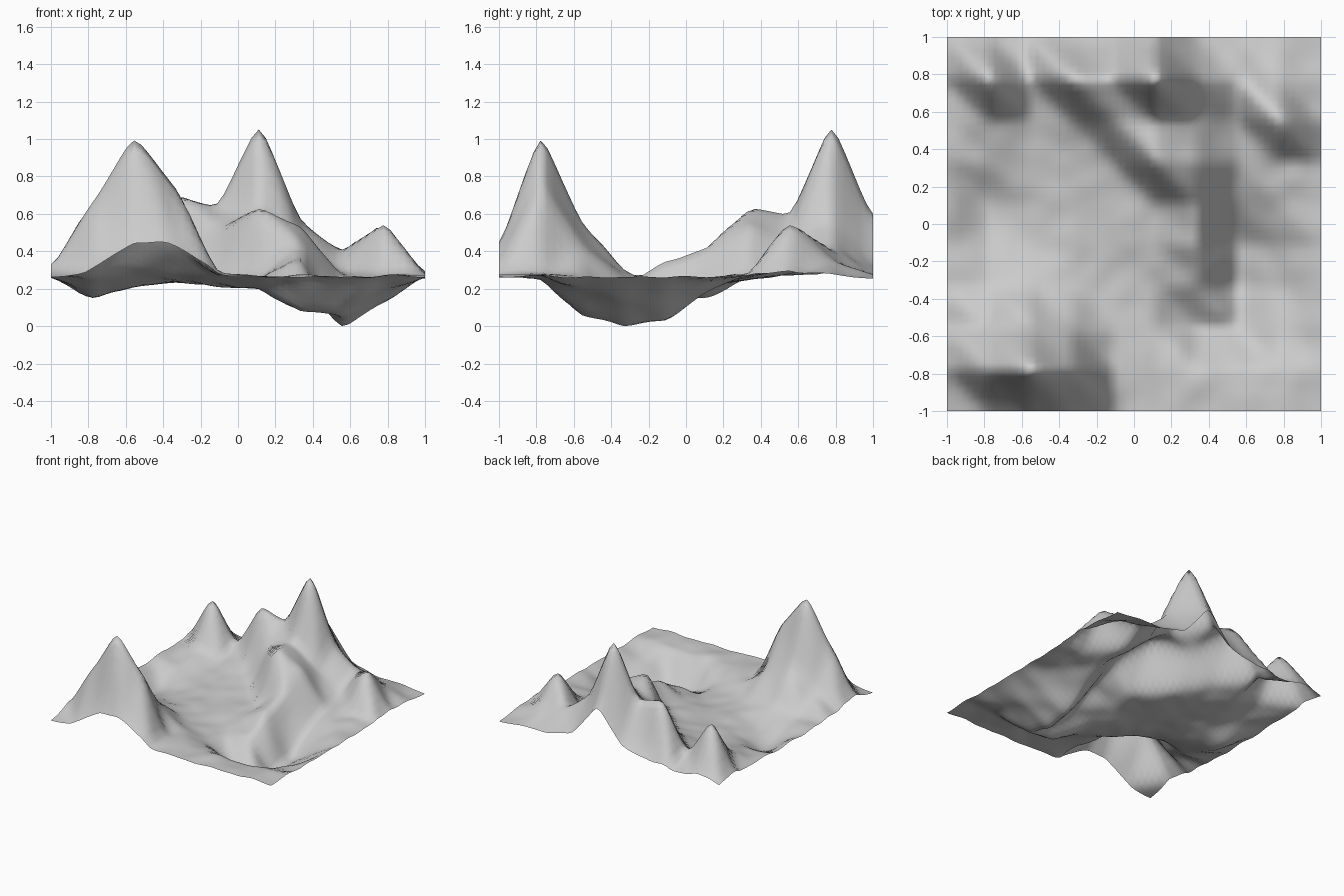
import bpy, bmesh
from mathutils import noise, Vector

if "Cube" in bpy.data.objects:
    bpy.data.objects.remove(bpy.data.objects["Cube"])

# Landmark heights in centi-units: rows run front to back, columns left to right
HEIGHTS = [
    [27, 30, 43, 42, 29, 28, 28, 28, 28, 28],
    [33, 70, 107, 77, 29, 28, 28, 27, 28, 28],
    [29, 41, 57, 43, 27, 22, 8, 6, 20, 28],
    [28, 28, 31, 27, 22, 22, 23, 0, 14, 28],
    [28, 19, 23, 25, 23, 26, 38, 2, 16, 28],
    [28, 15, 23, 25, 26, 27, 45, 18, 25, 28],
    [28, 27, 26, 26, 28, 65, 55, 28, 29, 28],
    [28, 34, 28, 33, 54, 61, 45, 32, 59, 29],
    [29, 69, 34, 73, 66, 114, 58, 43, 36, 29],
    [27, 30, 28, 29, 35, 61, 33, 28, 28, 27],
]
CELLS = len(HEIGHTS) - 1
STEPS = CELLS * 6


def height(x, y):
    """Each cell is two sloping triangles split along its falling diagonal."""
    u, v = (x + 1) / 2 * CELLS, (y + 1) / 2 * CELLS
    i, j = min(int(u + 1e-4), CELLS - 1), min(int(v + 1e-4), CELLS - 1)
    f, g = u - i, v - j
    a, b = HEIGHTS[j][i], HEIGHTS[j][i + 1]
    c, d = HEIGHTS[j + 1][i], HEIGHTS[j + 1][i + 1]
    if f + g <= 1:
        z = a + (b - a) * f + (c - a) * g
    else:
        z = d + (c - d) * (1 - f) + (b - d) * (1 - g)
    return z / 100 + 0.018 * noise.noise(Vector((x * 8, y * 8, 3.7)))


# Terrain sheet: a fine grid lifted to the height field, then softly eroded
bm = bmesh.new()
bmesh.ops.create_grid(bm, x_segments=STEPS, y_segments=STEPS, size=1)
for v in bm.verts:
    v.co.z = height(v.co.x, v.co.y)
for _ in range(2):
    bmesh.ops.smooth_vert(bm, verts=bm.verts, factor=0.5, use_axis_z=True)
lowest = min(v.co.z for v in bm.verts)
for v in bm.verts:
    v.co.z -= lowest
for f in bm.faces:
    f.smooth = True
mesh = bpy.data.meshes.new("mountain_terrain")
bm.to_mesh(mesh)
bm.free()
bpy.context.collection.objects.link(bpy.data.objects.new("mountain_terrain", mesh))
